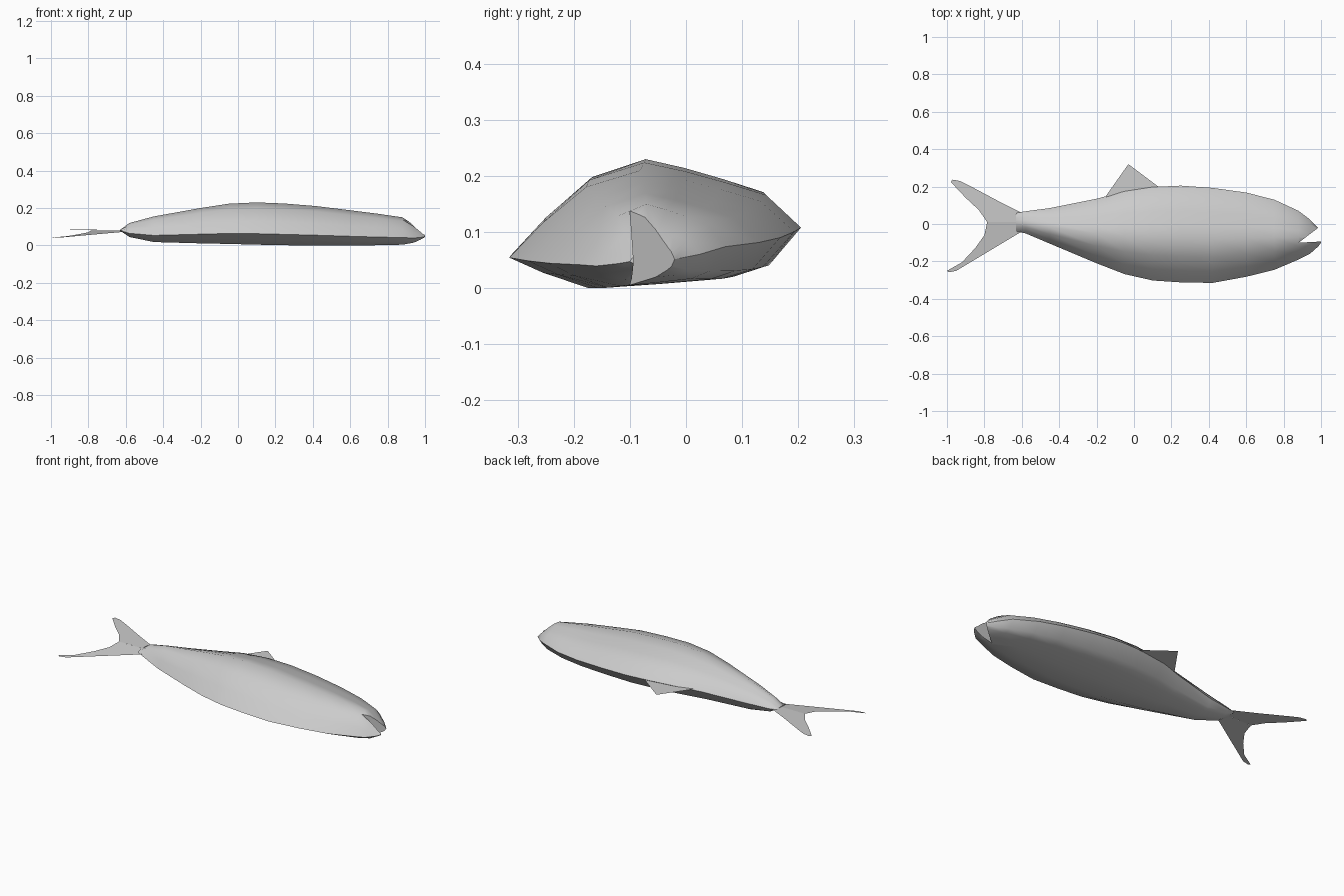
import bpy
import math

if "Cube" in bpy.data.objects:
    bpy.data.objects.remove(bpy.data.objects["Cube"])

GREY = (0.6, 0.6, 0.6, 1)
skin = bpy.data.materials.new("pale_grey")
skin.use_nodes = True
skin.diffuse_color = GREY
skin.node_tree.nodes["Principled BSDF"].inputs["Base Color"].default_value = GREY


def make(name, verts, faces):
    mesh = bpy.data.meshes.new(name)
    mesh.from_pydata(verts, [], faces)
    mesh.materials.append(skin)
    obj = bpy.data.objects.new(name, mesh)
    bpy.context.collection.objects.link(obj)
    return obj


def loft_faces(rings, n):
    faces = [(r * n + i, r * n + (i + 1) % n, (r + 1) * n + (i + 1) % n, (r + 1) * n + i)
             for r in range(rings - 1) for i in range(n)]
    last = (rings - 1) * n
    return faces + [tuple(range(n))[::-1], tuple(range(last, last + n))]


# Body: one cross-section, fitted to (x, belly, back, low, high) stations
section = [(0, .26), (.12, .13), (.28, 0), (.52, .04), (.77, .09), (.89, .18), (1, .48),
           (.88, .74), (.74, .84), (.6, .93), (.46, 1), (.27, .86), (.12, .56)]
stations = [(-.63, -.04, .06, .078, .084), (-.58, -.05, .068, .045, .12),
            (-.45, -.105, .085, .018, .155), (-.2, -.21, .135, .011, .2),
            (-.05, -.268, .175, .008, .223), (.1, -.302, .198, .004, .23),
            (.25, -.312, .205, .001, .224), (.42, -.315, .193, 0, .21),
            (.6, -.282, .168, 0, .188), (.75, -.245, .13, .001, .169),
            (.88, -.19, .07, .004, .15), (.94, -.16, .025, .015, .11),
            (.985, -.12, -.02, .035, .07), (1, -.1, -.085, .045, .055)]
verts = [(x, y0 + u * (y1 - y0), z0 + v * (z1 - z0))
         for x, y0, y1, z0, z1 in stations for u, v in section]
body = make("body", verts, loft_faces(len(stations), len(section)))

# Mouth: wedge cut between the jaws
wedge = [(.88, -.1), (1.03, -.092), (1.03, .014)]
cutter = make("mouth_cutter", [(x, y, z) for z in (-.1, .3) for x, y in wedge],
              loft_faces(2, 3))
cutter.hide_render = True
cut = body.modifiers.new("mouth", "BOOLEAN")
cut.operation = "DIFFERENCE"
cut.solver = "EXACT"
cut.object = cutter
bpy.ops.object.select_all(action="DESELECT")
bpy.context.view_layer.objects.active = body
body.select_set(True)
bpy.ops.object.modifier_apply(modifier=cut.name)
bpy.data.objects.remove(cutter)
bpy.ops.object.shade_smooth_by_angle(angle=math.radians(50))


# Fins: thin flat sheets
def sheet(name, outline, height):
    return make(name, [(x, y, height(x, y)) for x, y in outline], [tuple(range(len(outline)))])


sheet("back_fin", [(-.15, .13), (.13, .18), (.13, .2), (-.03, .32), (-.15, .15)],
      lambda x, y: .11)
sheet("upper_tail_lobe",
      [(-.6, .01), (-.6, .06), (-.73, .125), (-.88, .205), (-.93, .23), (-.97, .237),
       (-.98, .225), (-.9, .14), (-.83, .075), (-.785, .01)],
      lambda x, y: .081 + .02 * max(y, 0))
sheet("lower_tail_lobe",
      [(-.6, .01), (-.785, .01), (-.8, -.06), (-.85, -.13), (-.92, -.205), (-1, -.25),
       (-.99, -.258), (-.95, -.25), (-.85, -.19), (-.6, -.04)],
      lambda x, y: .081 + .15 * min(y - .01, 0))
